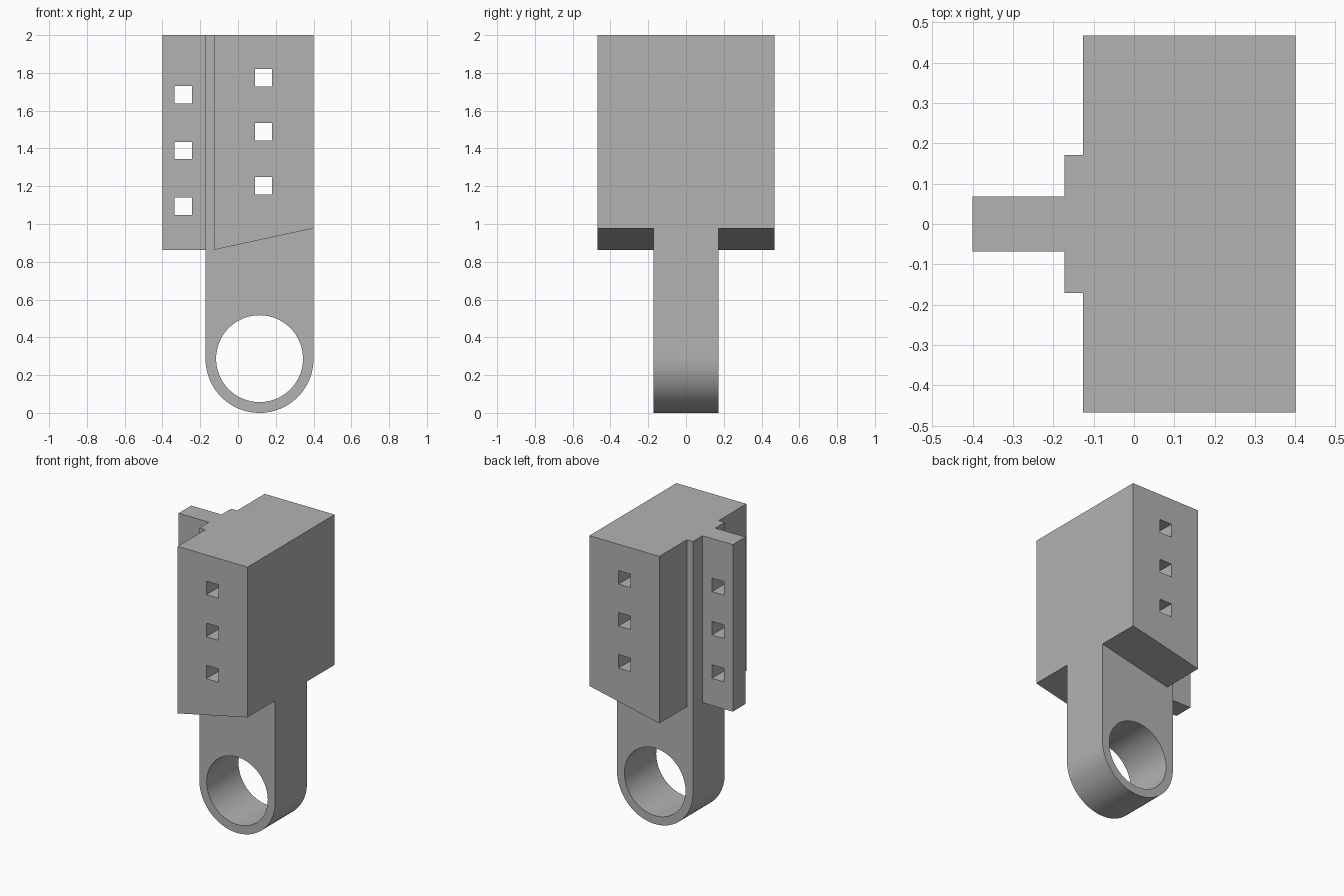
import bpy
import bmesh
import math

if "Cube" in bpy.data.objects:
    bpy.data.objects.remove(bpy.data.objects["Cube"], do_unlink=True)

grey = bpy.data.materials.new("plain_grey")
grey.use_nodes = True
colour = (0.45, 0.45, 0.45, 1)
grey.diffuse_color = colour
grey.node_tree.nodes["Principled BSDF"].inputs["Base Color"].default_value = colour

RIGHT, STEP, SHANK_LEFT, TOP = 0.4, -0.127, -0.172, 2.0
BODY_BASE = 0.863
RING_R = (RIGHT - SHANK_LEFT) / 2
RING_X = (RIGHT + SHANK_LEFT) / 2


def extrude_profile(name, points, half_depth):
    """Extrude an (x, z) outline symmetrically along y."""
    bm = bmesh.new()
    face = bm.faces.new([bm.verts.new((x, -half_depth, z)) for x, z in points])
    new = bmesh.ops.extrude_face_region(bm, geom=[face])["geom"]
    verts = [v for v in new if isinstance(v, bmesh.types.BMVert)]
    bmesh.ops.translate(bm, verts=verts, vec=(0, 2 * half_depth, 0))
    bmesh.ops.recalc_face_normals(bm, faces=bm.faces)
    mesh = bpy.data.meshes.new(name)
    bm.to_mesh(mesh)
    bm.free()
    mesh.materials.append(grey)
    obj = bpy.data.objects.new(name, mesh)
    bpy.context.collection.objects.link(obj)
    return obj


def arc(x, z, radius, start, end, steps):
    angles = [math.radians(start + (end - start) * i / steps) for i in range(steps + 1)]
    return [(x + radius * math.cos(a), z + radius * math.sin(a)) for a in angles]


def rectangle(x0, x1, z0, z1):
    return [(x0, z0), (x1, z0), (x1, z1), (x0, z1)]


def combine(target, tool, operation):
    """Apply a boolean and discard the tool."""
    mod = target.modifiers.new(operation.lower(), "BOOLEAN")
    mod.operation = operation
    mod.solver = "EXACT"
    mod.object = tool
    bpy.ops.object.select_all(action="DESELECT")
    target.select_set(True)
    bpy.context.view_layer.objects.active = target
    bpy.ops.object.modifier_apply(modifier=mod.name)
    bpy.data.objects.remove(tool, do_unlink=True)


# Wide block with a sloping underside
bracket = extrude_profile("bracket", [(STEP, BODY_BASE), (RIGHT, 0.977),
                                      (RIGHT, TOP), (STEP, TOP)], 0.468)

# Central shank ending in a rounded eye
shank = extrude_profile("shank", [(RIGHT, TOP), (SHANK_LEFT, TOP)]
                        + arc(RING_X, RING_R, RING_R, 180, 360, 48), 0.171)
combine(bracket, shank, "UNION")

# Thin side fin, set slightly into the shank
fin = extrude_profile("fin", rectangle(-0.4, SHANK_LEFT + 0.02, BODY_BASE, TOP), 0.068)
combine(bracket, fin, "UNION")

# Round eye hole
eye = extrude_profile("eye_cutter", arc(RING_X, RING_R + 0.001, 0.23, 0, 360, 96)[:-1], 1)
combine(bracket, eye, "DIFFERENCE")

# Square through holes: three in the block, three in the fin
HALF = 0.046
for x, first, pitch in ((0.135, 1.203, 0.286), (-0.289, 1.094, 0.295)):
    for i in range(3):
        z = first + i * pitch
        hole = extrude_profile("hole_cutter",
                               rectangle(x - HALF, x + HALF, z - HALF, z + HALF), 1)
        combine(bracket, hole, "DIFFERENCE")

bpy.ops.object.shade_smooth_by_angle(angle=math.radians(30))
